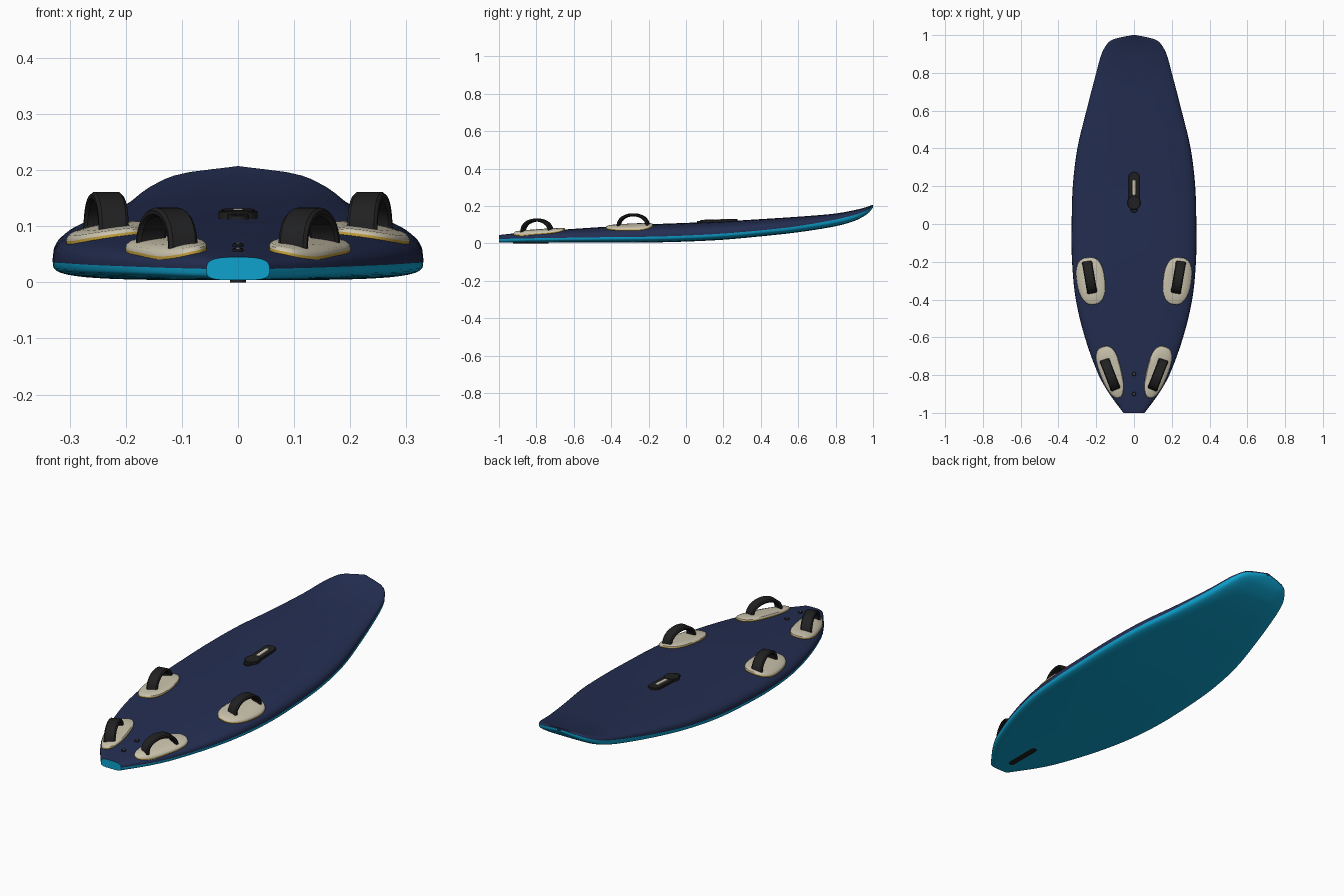
import bpy, bmesh, math
from mathutils import Matrix, Vector

if "Cube" in bpy.data.objects:
    bpy.data.objects.remove(bpy.data.objects["Cube"])


def mat(name, rgb):
    m = bpy.data.materials.new(name)
    m.diffuse_color = (*rgb, 1)
    m.use_nodes = True
    m.node_tree.nodes["Principled BSDF"].inputs["Base Color"].default_value = m.diffuse_color
    return m


NAVY = mat("navy", (0.017, 0.027, 0.083))
TEAL = mat("teal", (0.004, 0.36, 0.62))
CREAM = mat("cream", (0.60, 0.55, 0.42))
GOLD = mat("gold", (0.52, 0.33, 0.04))
BLACK = mat("black", (0.015, 0.015, 0.016))

# Stations: y, half width, bottom z, rail z, deck z
STATIONS = [
    (-1.0, .056, .004, .024, .045), (-.9, .130, .004, .026, .056),
    (-.8, .187, .004, .028, .064), (-.6, .260, .004, .031, .078),
    (-.4, .308, .004, .034, .091), (-.2, .328, .005, .036, .102),
    (0, .330, .010, .042, .110), (.2, .324, .020, .053, .118),
    (.4, .300, .038, .070, .130), (.6, .252, .060, .093, .143),
    (.8, .200, .092, .128, .160), (.9, .172, .120, .152, .178),
    (.95, .145, .145, .170, .190), (.98, .105, .167, .185, .200),
    (1.0, .010, .192, .200, .207)]


def slope(i, k):
    a, b = STATIONS[max(i - 1, 0)], STATIONS[min(i + 1, len(STATIONS) - 1)]
    return (b[k] - a[k]) / (b[0] - a[0])


def station(y):
    """Smoothly interpolated half width, bottom, rail and deck heights."""
    i = 0
    while i < len(STATIONS) - 2 and y > STATIONS[i + 1][0]:
        i += 1
    a, b = STATIONS[i], STATIONS[i + 1]
    h = b[0] - a[0]
    t = (y - a[0]) / h
    return [(2*t**3 - 3*t*t + 1) * a[k] + (t**3 - 2*t*t + t) * h * slope(i, k)
            + (3*t*t - 2*t**3) * b[k] + (t**3 - t*t) * h * slope(i + 1, k)
            for k in range(1, 5)]


def deck_z(x, y):
    w, _, rail, top = station(y)
    t = min(abs(x) / w, 1)
    return rail + (top - rail) * (1 - t**3) ** (1 / 3)


def finish(name, bm, mats, smooth=40):
    bmesh.ops.recalc_face_normals(bm, faces=bm.faces)
    me = bpy.data.meshes.new(name)
    bm.to_mesh(me)
    bm.free()
    for m in mats:
        me.materials.append(m)
    ob = bpy.data.objects.new(name, me)
    bpy.context.collection.objects.link(ob)
    bpy.context.view_layer.objects.active = ob
    ob.select_set(True)
    bpy.ops.object.shade_smooth_by_angle(angle=math.radians(smooth))
    ob.select_set(False)
    return ob


def bridge(bm, r0, r1, index=lambda k: 0):
    n = len(r0)
    for k in range(n):
        f = bm.faces.new((r0[k], r0[(k + 1) % n], r1[(k + 1) % n], r1[k]))
        f.material_index = index(k)


def board():
    """Hull lofted from superellipse sections: navy deck, teal underside."""
    bm = bmesh.new()
    n = 48
    ys = sorted({round(-1 + i * .04, 3) for i in range(51)}
                | {s[0] for s in STATIONS} | {.97, .99, .995})
    rings = []
    for y in ys:
        w, bot, rail, top = station(y)
        ring = []
        for k in range(n):
            a = 2 * math.pi * k / n
            c, s = math.cos(a), math.sin(a)
            p = 3 if k <= n // 2 else 4
            height = top - rail if k <= n // 2 else rail - bot
            x = w * math.copysign(abs(c) ** (2 / p), c)
            z = rail + height * math.copysign(abs(s) ** (2 / p), s)
            ring.append(bm.verts.new((x, y, z)))
        rings.append(ring)
    for r0, r1 in zip(rings, rings[1:]):
        bridge(bm, r0, r1, lambda k: 0 if k < n // 2 else 1)
    bm.faces.new(rings[0]).material_index = 1      # teal tail end
    bm.faces.new(rings[-1])
    finish("board", bm, [NAVY, TEAL], 50)


def pad(name, side, cx, cy, half_w, half_l, turn, taper):
    """Egg-shaped foot pad draped on the deck, gold rim below a cream top."""
    bm = bmesh.new()
    n = 40
    layers = [(1, -.008), (1, .005), (.985, .009), (.93, .012), (.6, .013), (.25, .013)]
    rings = []
    for scale, lift in layers:
        ring = []
        for k in range(n):
            a = 2 * math.pi * k / n
            c, s = math.cos(a), math.sin(a)
            v = half_l * scale * math.copysign(abs(s) ** .8, s)
            u = half_w * scale * math.copysign(abs(c) ** .8, c) * (1 + taper * s)
            x = cx + u * math.cos(turn) + v * math.sin(turn)
            y = cy - u * math.sin(turn) + v * math.cos(turn)
            ring.append(bm.verts.new((side * x, y, deck_z(x, y) + lift)))
        rings.append(ring)
    for i in range(len(rings) - 1):
        bridge(bm, rings[i], rings[i + 1], lambda k: 0 if i == 0 else 1)
    bm.faces.new(rings[-1]).material_index = 1
    finish(name, bm, [GOLD, CREAM])


def strap(name, side, cx, cy, turn):
    """Arched band standing over a pad."""
    bm = bmesh.new()
    half_l, height, thick, half_w = .087, .073, .016, .027
    base = deck_z(cx, cy)
    path = [(1, 0, -.025)] + [(math.cos(a), math.sin(a), 0) for a in
                              (math.pi * i / 20 for i in range(21))] + [(-1, 0, -.025)]
    section = [(-1, .3), (-.8, 0), (.8, 0), (1, .3), (1, .7), (.8, 1), (-.8, 1), (-1, .7)]
    rings = []
    for c, s, drop in path:
        ring = []
        for u, d in section:
            v = (half_l - thick * (1 - d)) * c
            z = base + drop + (height - thick * (1 - d)) * s ** .85
            u *= half_w
            ring.append(bm.verts.new((
                side * (cx + u * math.cos(turn) + v * math.sin(turn)),
                cy - u * math.sin(turn) + v * math.cos(turn), z)))
        rings.append(ring)
    for r0, r1 in zip(rings, rings[1:]):
        bridge(bm, r0, r1)
    bm.faces.new(rings[0])
    bm.faces.new(rings[-1])
    finish(name, bm, [BLACK])


def capsule(name, y0, y1, r, z0, z1, material, on_deck=True):
    """Rounded plate along y, its heights measured from the deck or ground."""
    bm = bmesh.new()
    rings = []
    for z, grow in ((z0, 0), (z1 - .002, 0), (z1, -.002)):
        ring = []
        for k in range(24):
            a = 2 * math.pi * (k + .5) / 24
            x = (r + grow) * math.cos(a)
            y = (y1 if k < 12 else y0) + (r + grow) * math.sin(a)
            ring.append(bm.verts.new((x, y, z + (deck_z(0, y) if on_deck else 0))))
        rings.append(ring)
    for r0, r1 in zip(rings, rings[1:]):
        bridge(bm, r0, r1)
    bm.faces.new(rings[0])
    bm.faces.new(rings[-1])
    finish(name, bm, [material])


board()

# Foot pads and straps, mirrored left and right
for side, label in ((1, "right"), (-1, "left")):
    pad("forward_pad_" + label, side, .228, -.302, .074, .126, .14, .06)
    strap("forward_strap_" + label, side, .235, -.282, .17)
    pad("rear_pad_" + label, side, .122, -.785, .056, .142, .30, .22)
    strap("rear_strap_" + label, side, .127, -.797, .37)

# Mast track with its base disc and pale slot
capsule("mast_track", .105, .245, .030, -.01, .010, BLACK)
capsule("mast_track_tip", .078, .082, .019, -.01, .008, BLACK)
capsule("mast_base", .111, .115, .035, -.01, .013, BLACK)
capsule("mast_slot", .160, .225, .010, .005, .012, CREAM)

# Fin bolts on the tail and the fin box below
for i, y in enumerate((-.795, -.9)):
    capsule(f"fin_bolt_ring_{i}", y - .001, y + .001, .010, -.005, .005, BLACK)
    capsule(f"fin_bolt_{i}", y - .001, y + .001, .004, .002, .0065, CREAM)
capsule("fin_box", -.91, -.75, .014, 0, .008, BLACK, on_deck=False)
